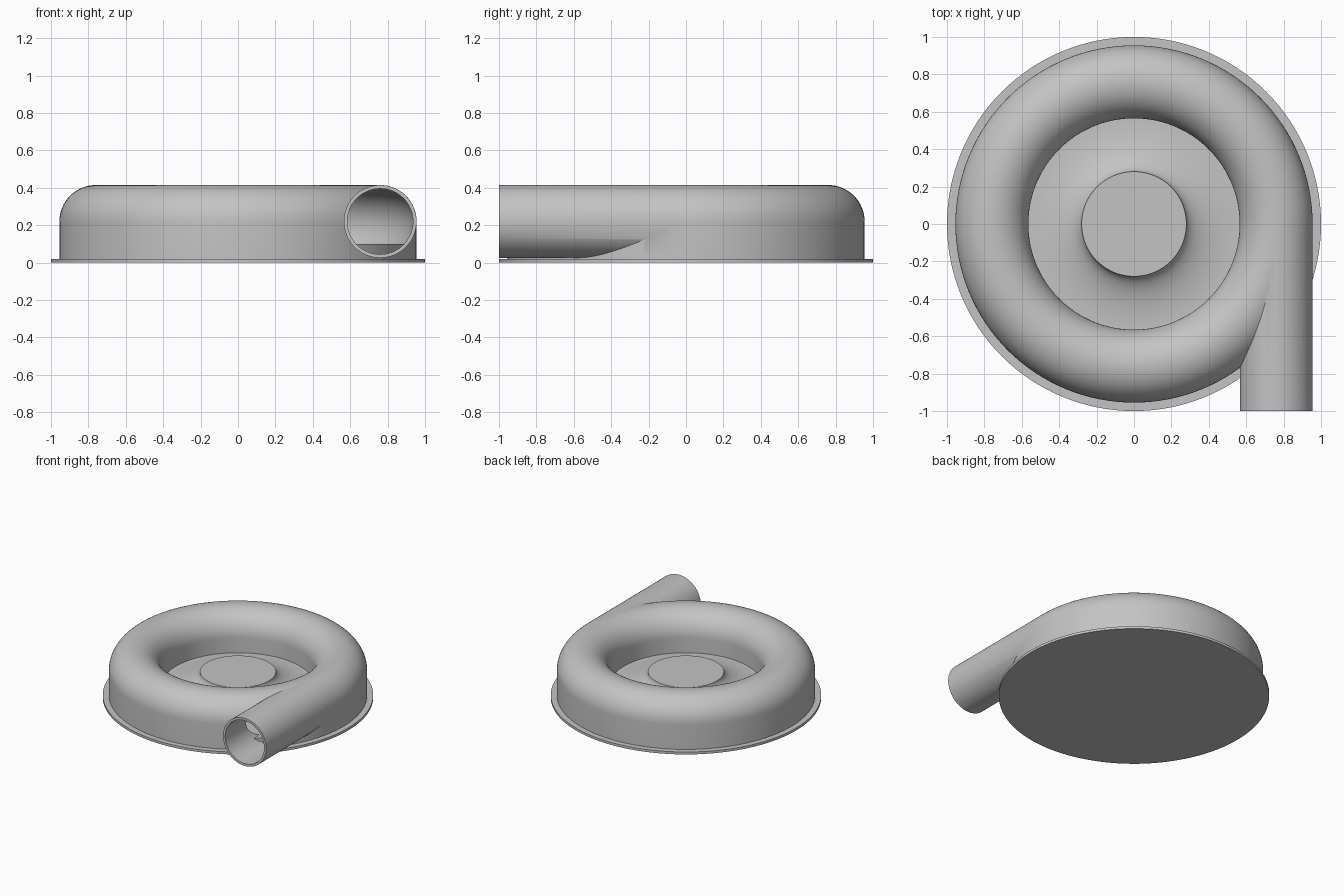
import bpy, bmesh
from math import sin, cos, pi
from mathutils import Matrix

if "Cube" in bpy.data.objects:
    bpy.data.objects.remove(bpy.data.objects["Cube"], do_unlink=True)

# Main dimensions
RING, TUBE, BORE = 0.76, 0.195, 0.176   # ring radius, tube outer and inner radius
AXIS_Z, FLANGE_Z, FLOOR_Z = 0.22, 0.02, 0.10
HUB_R, HUB_Z = 0.28, 0.21
STEPS = 128

grey = bpy.data.materials.new("cast_grey")
grey.use_nodes = True
grey.diffuse_color = (0.55, 0.55, 0.55, 1)
grey.node_tree.nodes["Principled BSDF"].inputs["Base Color"].default_value = grey.diffuse_color


def add_object(name, bm):
    bmesh.ops.recalc_face_normals(bm, faces=bm.faces[:])
    mesh = bpy.data.meshes.new(name)
    bm.to_mesh(mesh)
    bm.free()
    mesh.materials.append(grey)
    obj = bpy.data.objects.new(name, mesh)
    bpy.context.collection.objects.link(obj)
    return obj


def activate(obj):
    bpy.ops.object.select_all(action='DESELECT')
    obj.select_set(True)
    bpy.context.view_layer.objects.active = obj


def smooth(obj):
    activate(obj)
    bpy.ops.object.shade_smooth_by_angle(angle=pi / 6)


def revolve(name, profile, closed=False):
    """Turn an (r, z) profile around the vertical axis."""
    bm = bmesh.new()
    verts = [bm.verts.new((r, 0, z)) for r, z in profile]
    pairs = list(zip(verts, verts[1:]))
    if closed:
        pairs.append((verts[-1], verts[0]))
    edges = [bm.edges.new(p) for p in pairs]
    bmesh.ops.spin(bm, geom=verts + edges, cent=(0, 0, 0), axis=(0, 0, 1),
                   angle=2 * pi, steps=STEPS, use_merge=True)
    bmesh.ops.remove_doubles(bm, verts=bm.verts[:], dist=1e-5)
    return add_object(name, bm)


def pipe(name, radius, y0, y1):
    """Solid cylinder along y on the outlet axis."""
    bm = bmesh.new()
    place = Matrix.Translation((RING, (y0 + y1) / 2, AXIS_Z)) @ Matrix.Rotation(pi / 2, 4, 'X')
    bmesh.ops.create_cone(bm, cap_ends=True, segments=64, radius1=radius,
                          radius2=radius, depth=y1 - y0, matrix=place)
    return add_object(name, bm)


def combine(target, tool, operation):
    activate(target)
    mod = target.modifiers.new(operation, 'BOOLEAN')
    mod.object, mod.operation, mod.solver = tool, operation, 'EXACT'
    bpy.ops.object.modifier_apply(modifier=mod.name)
    bpy.data.objects.remove(tool, do_unlink=True)


def arc(radius, start, end, count):
    angles = [start + (end - start) * i / count for i in range(count + 1)]
    return [(RING + radius * cos(a), AXIS_Z + radius * sin(a)) for a in angles]


# Base flange
flange = revolve("base_flange", [(0, 0), (1, 0), (1, FLANGE_Z), (0, FLANGE_Z)])
smooth(flange)

# Domed ring casing with straight skirts, joined to the tangent outlet
skirt = [(RING - TUBE, FLANGE_Z), (RING + TUBE, FLANGE_Z)]
casing = revolve("volute_casing", skirt + arc(TUBE, 0, pi, 32), closed=True)
combine(casing, pipe("outlet_pipe", TUBE - 0.0005, -1, 0), 'UNION')

# Hollow ring channel and outlet bore
channel = revolve("channel_cutter", arc(BORE, 0, 2 * pi, 48)[:-1], closed=True)
combine(casing, channel, 'DIFFERENCE')
combine(casing, pipe("bore_cutter", BORE - 0.0005, -1.1, 0), 'DIFFERENCE')
smooth(casing)

# Floor plate rising in a concave sweep to a flat hub
inner = RING - TUBE
sweep = [(inner - (inner - HUB_R) * cos(t), HUB_Z - (HUB_Z - FLOOR_Z) * sin(t))
         for t in (i * pi / 32 for i in range(17))]
rim = RING + BORE + 0.006
hub = revolve("hub_and_floor", [(0, HUB_Z)] + sweep
              + [(rim, FLOOR_Z), (rim, FLANGE_Z), (0, FLANGE_Z)])
smooth(hub)
